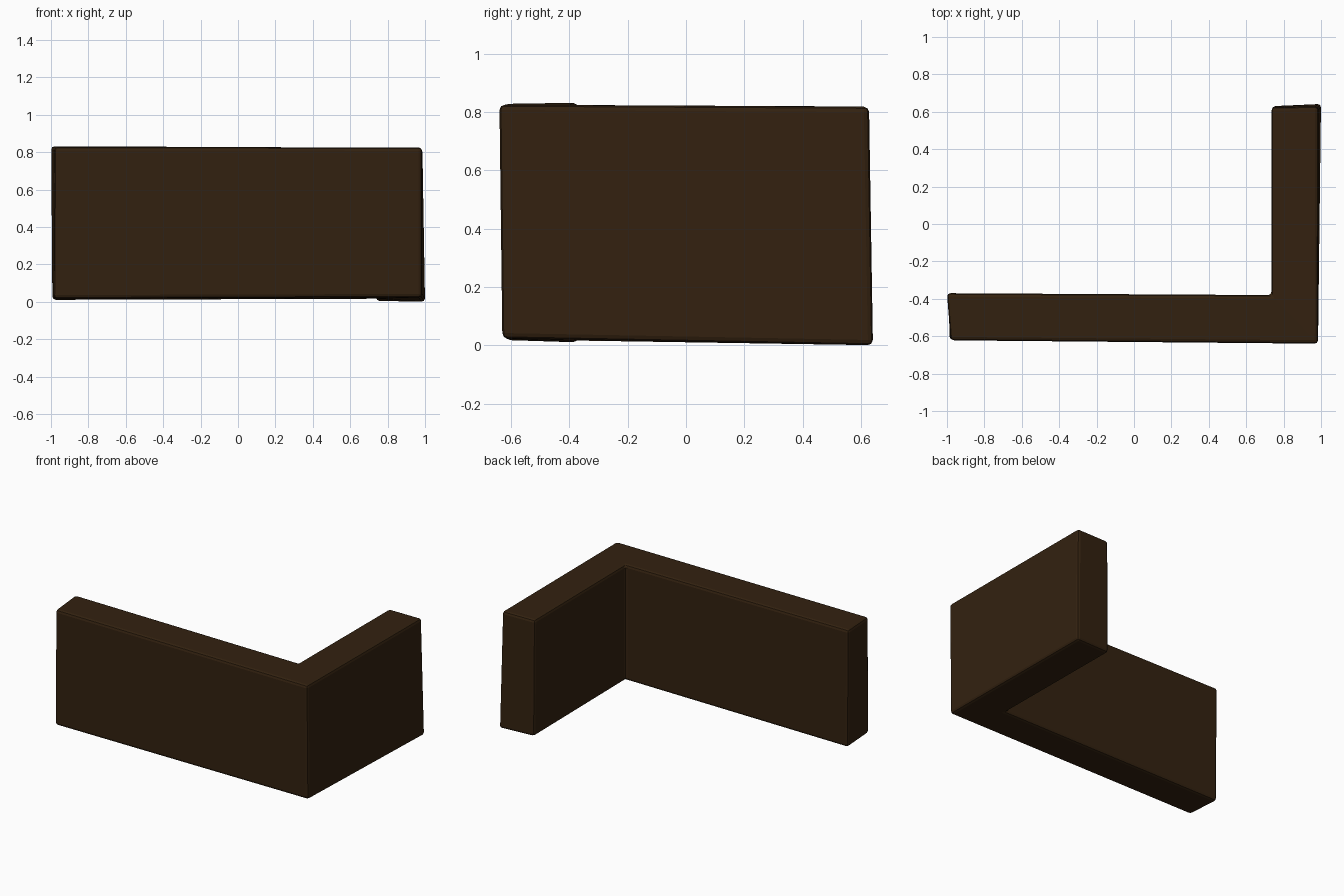
import bpy, bmesh

if "Cube" in bpy.data.objects:
    bpy.data.objects.remove(bpy.data.objects["Cube"])

# Slightly uneven corners of the L-shaped wall: (top point, bottom point)
corners = [
    ((-0.98, -0.622, 0.828), (-0.985, -0.62, 0.018)),   # front left
    ((0.984, -0.64, 0.825), (0.984, -0.63, 0.024)),     # front right
    ((0.986, 0.628, 0.818), (1.0, 0.642, 0.0)),         # back right
    ((0.735, 0.625, 0.819), (0.738, 0.63, 0.005)),      # back of short leg
    ((0.735, -0.38, 0.824), (0.735, -0.38, 0.016)),     # inner corner
    ((-1.0, -0.37, 0.832), (-0.993, -0.37, 0.01)),      # back left
]

bm = bmesh.new()
top = [bm.verts.new(t) for t, b in corners]
bottom = [bm.verts.new(b) for t, b in corners]

# Caps, one quad per leg
for quad in ((0, 1, 4, 5), (1, 2, 3, 4)):
    bm.faces.new([top[i] for i in quad])
    bm.faces.new([bottom[i] for i in reversed(quad)])

# Side walls
for i in range(6):
    j = (i + 1) % 6
    bm.faces.new((top[j], top[i], bottom[i], bottom[j]))
bmesh.ops.recalc_face_normals(bm, faces=bm.faces)

mesh = bpy.data.meshes.new("corner_wall")
bm.to_mesh(mesh)
bm.free()
wall = bpy.data.objects.new("corner_wall", mesh)
bpy.context.collection.objects.link(wall)

# Softly rounded edges
bevel = wall.modifiers.new("rounded_edges", 'BEVEL')
bevel.width = 0.018
bevel.segments = 2
bevel.limit_method = 'ANGLE'
bevel.angle_limit = 0.6

# Dark brown finish
brown = bpy.data.materials.new("dark_brown")
brown.diffuse_color = (0.033, 0.0155, 0.005, 1)
brown.use_nodes = True
brown.node_tree.nodes["Principled BSDF"].inputs["Base Color"].default_value = brown.diffuse_color
mesh.materials.append(brown)
